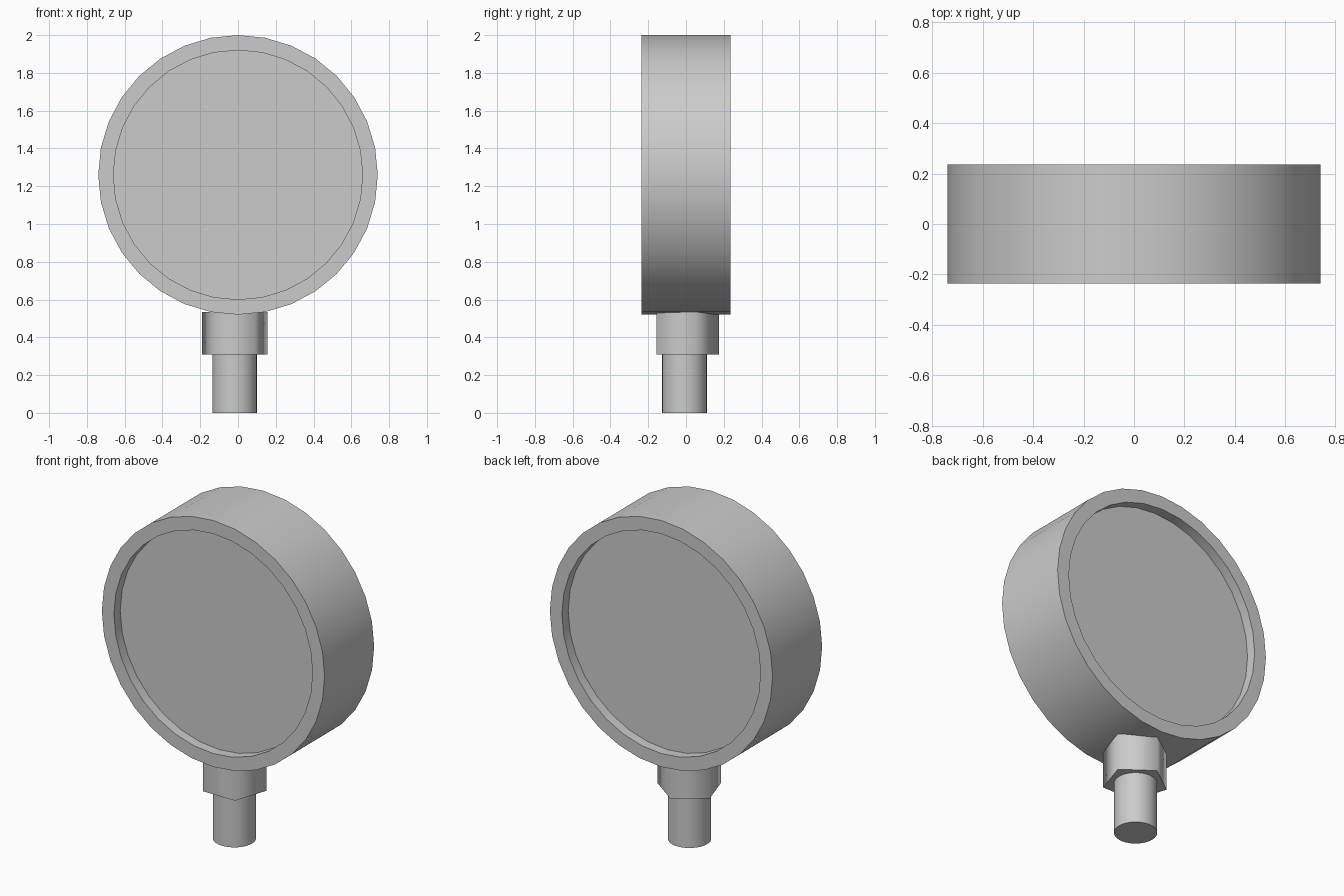
import bpy, bmesh
from math import radians, cos, sin, pi
from mathutils import Matrix

cube = bpy.data.objects.get("Cube")
if cube:
    bpy.data.objects.remove(cube, do_unlink=True)

grey = bpy.data.materials.new("light grey")
grey.use_nodes = True
colour = (0.6, 0.6, 0.6, 1)
grey.diffuse_color = colour
grey.node_tree.nodes["Principled BSDF"].inputs["Base Color"].default_value = colour


def lathe(name, profile, sides, matrix, start=0.0):
    """Stack rings of (radius, height) and cap both ends."""
    bm = bmesh.new()
    rings = []
    for r, h in profile:
        angles = [start + 2 * pi * i / sides for i in range(sides)]
        rings.append([bm.verts.new((r * cos(a), r * sin(a), h)) for a in angles])
    for low, high in zip(rings, rings[1:]):
        for i in range(sides):
            j = (i + 1) % sides
            bm.faces.new((low[i], low[j], high[j], high[i]))
    bm.faces.new(rings[0][::-1])
    bm.faces.new(rings[-1])
    bmesh.ops.recalc_face_normals(bm, faces=bm.faces)
    bm.transform(matrix)
    mesh = bpy.data.meshes.new(name)
    bm.to_mesh(mesh)
    bm.free()
    mesh.materials.append(grey)
    obj = bpy.data.objects.new(name, mesh)
    bpy.context.collection.objects.link(obj)
    bpy.ops.object.select_all(action='DESELECT')
    obj.select_set(True)
    bpy.context.view_layer.objects.active = obj
    # Only the cap and rim edges stay sharp
    bpy.ops.object.shade_smooth_by_angle(angle=radians(80))
    return obj


# Round case, lying along y, with a shallow recess in the front and the back
half, recess, outer, inner = 0.235, 0.06, 0.74, 0.66
case_profile = [(inner, recess - half), (inner, -half), (outer, -half),
                (outer, half), (inner, half), (inner, half - recess)]
lathe("round_case", case_profile, 32,
      Matrix.Translation((0, 0, 1.26)) @ Matrix.Rotation(radians(90), 4, 'X'))

# Five-sided collar and round stem below the case
axis = Matrix.Translation((-0.018, -0.008, 0))
lathe("collar", [(0.182, 0.31), (0.182, 0.533)], 5, axis, radians(90))
lathe("stem", [(0.118, 0), (0.118, 0.32)], 32, axis)
